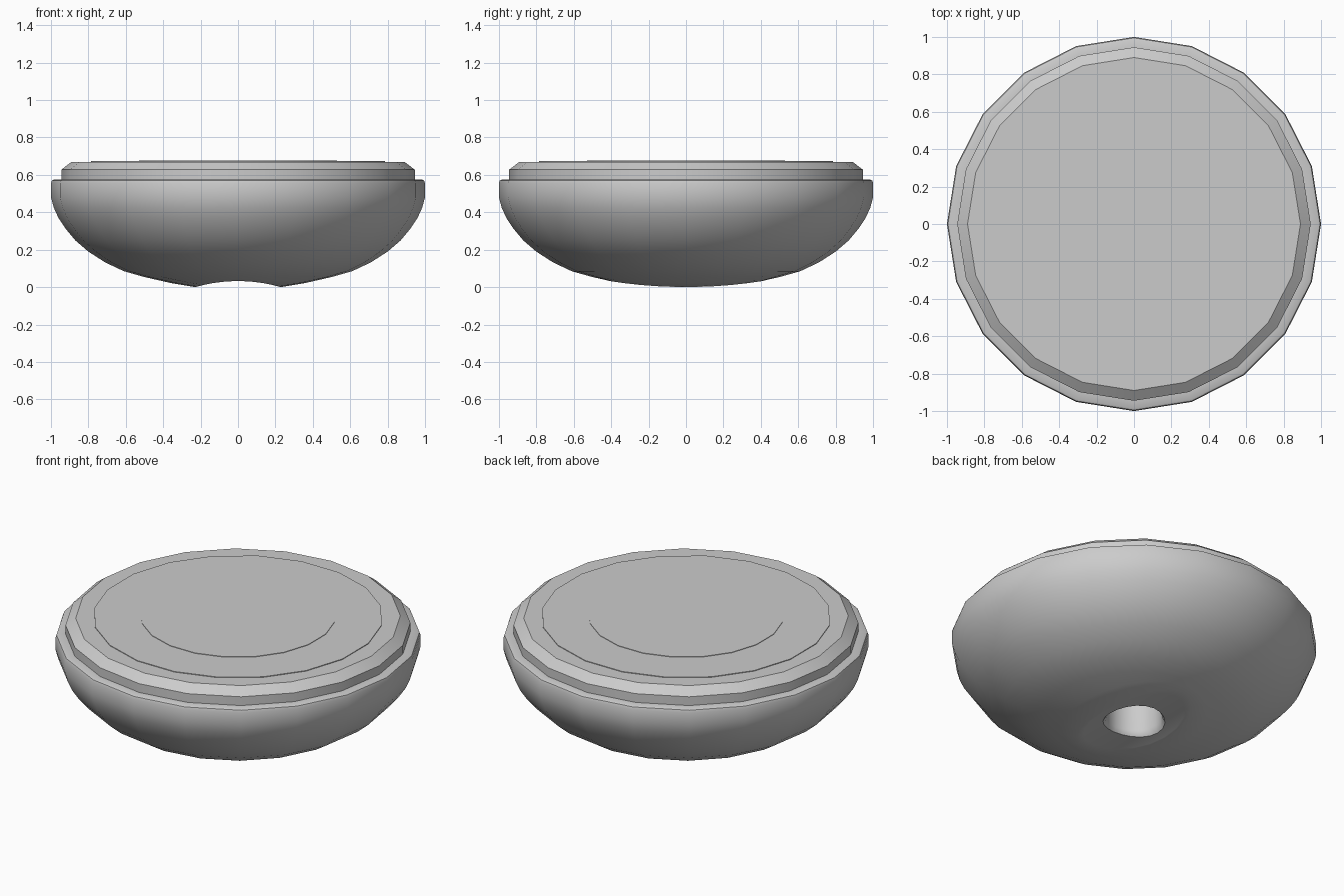
import bpy, bmesh
from math import sin, cos, pi, radians

if "Cube" in bpy.data.objects:
    bpy.data.objects.remove(bpy.data.objects["Cube"])

SIDES = 20


def ring(rx, ry, z, turn=0.0):
    """Ring of points; z is a number or a function of (x, y)."""
    pts = []
    for i in range(SIDES):
        a = 2 * pi * i / SIDES + turn
        x, y = rx * cos(a), ry * sin(a)
        pts.append((x, y, z(x, y) if callable(z) else z))
    return pts


def loft(name, rings, cap_end=True, angle=30):
    """Skin consecutive rings into one smooth-by-angle object."""
    bm = bmesh.new()
    loops = [[bm.verts.new(p) for p in r] for r in rings]
    for a, b in zip(loops, loops[1:]):
        for i in range(SIDES):
            j = (i + 1) % SIDES
            bm.faces.new((a[i], a[j], b[j], b[i]))
    if cap_end:
        bm.faces.new(loops[-1])
    bm.normal_update()
    bmesh.ops.recalc_face_normals(bm, faces=bm.faces)
    me = bpy.data.meshes.new(name)
    bm.to_mesh(me)
    bm.free()
    ob = bpy.data.objects.new(name, me)
    bpy.context.collection.objects.link(ob)
    bpy.ops.object.select_all(action='DESELECT')
    ob.select_set(True)
    bpy.context.view_layer.objects.active = ob
    bpy.ops.object.shade_smooth_by_angle(angle=radians(angle))
    return ob


# Underside: shallow bowl curve cut by a trough running along y
TX, TY, DEPTH, HOLE = 0.23, 0.41, 0.033, 0.16


def bowl_z(x, y):
    return DEPTH * (x * x + y * y - TX ** 2) / (TY ** 2 - TX ** 2)


def trough_z(x, y):
    return DEPTH * (1 - (x / TX) ** 2)


# Bowl body: rim, curved side, trough and blind centre hole
profile = [(0.93, 0.575), (0.985, 0.575), (0.995, 0.57), (1.0, 0.555),
           (1.0, 0.48), (0.985, 0.425), (0.96, 0.37), (0.92, 0.31),
           (0.87, 0.25), (0.80, 0.19), (0.71, 0.132), (0.61, 0.085),
           (0.50, 0.054)]
rings = [ring(r, r, z) for r, z in profile]
rings.append(ring(0.36, 0.455, bowl_z))
for k in range(5):
    t = k / 4
    rings.append(ring(TX + (HOLE + 0.01 - TX) * t,
                      TY + (HOLE + 0.01 - TY) * t, trough_z))
rings += [ring(HOLE, HOLE, lambda x, y: trough_z(x, y) + 0.012),
          ring(HOLE - 0.005, HOLE - 0.005, 0.06),
          ring(HOLE - 0.005, HOLE - 0.005, 0.27)]
loft("bowl_body", rings, angle=40)

# Chamfered lid seated inside the rim
loft("lid", [ring(r, r, z) for r, z in
             [(0.945, 0.57), (0.945, 0.628), (0.89, 0.67)]])

# Two thin discs inlaid on the lid, turned half a side
for name, r, z in (("outer_disc", 0.795, 0.674), ("inner_disc", 0.535, 0.677)):
    loft(name, [ring(r, r, 0.668, pi / SIDES), ring(r, r, z, pi / SIDES)])
